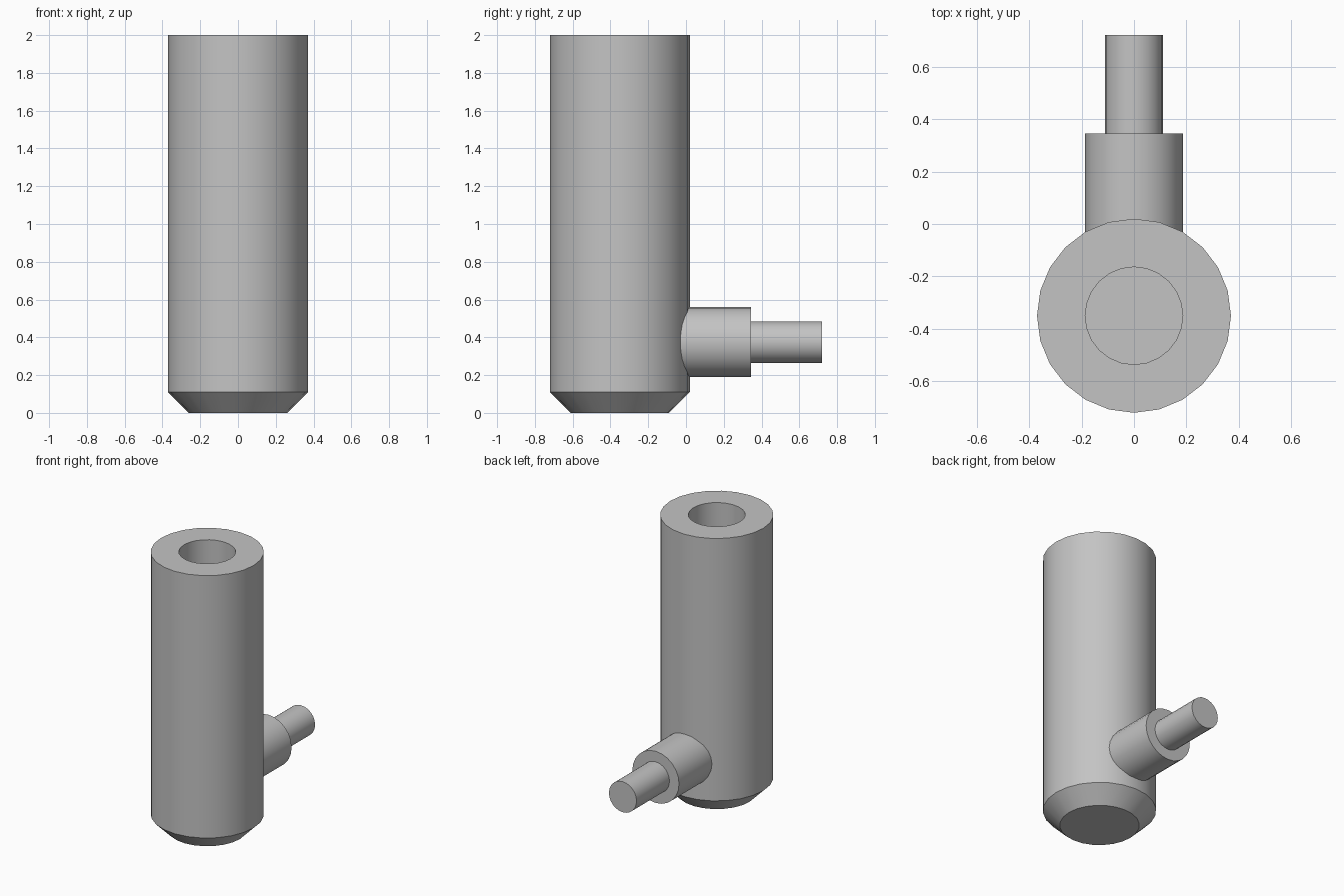
import bpy, bmesh, math
from mathutils import Matrix

cube = bpy.data.objects.get("Cube")
if cube:
    bpy.data.objects.remove(cube, do_unlink=True)

metal = bpy.data.materials.new("plain grey metal")
metal.use_nodes = True
GREY = (0.55, 0.55, 0.55, 1)
metal.diffuse_color = GREY
metal.node_tree.nodes["Principled BSDF"].inputs["Base Color"].default_value = GREY


def lathe(name, profile, sides, matrix):
    """Solid of revolution from (radius, height) rings, capped at both ends."""
    bm = bmesh.new()
    rings = []
    for r, h in profile:
        rings.append([bm.verts.new((r * math.cos(a), r * math.sin(a), h))
                      for a in (2 * math.pi * i / sides for i in range(sides))])
    for low, high in zip(rings, rings[1:]):
        for i in range(sides):
            j = (i + 1) % sides
            bm.faces.new((low[i], low[j], high[j], high[i]))
    bm.faces.new(rings[0][::-1])
    bm.faces.new(rings[-1])
    bmesh.ops.recalc_face_normals(bm, faces=bm.faces)
    mesh = bpy.data.meshes.new(name)
    bm.to_mesh(mesh)
    bm.free()
    mesh.transform(matrix)
    mesh.materials.append(metal)
    obj = bpy.data.objects.new(name, mesh)
    bpy.context.collection.objects.link(obj)
    bpy.ops.object.select_all(action="DESELECT")
    obj.select_set(True)
    bpy.context.view_layer.objects.active = obj
    bpy.ops.object.shade_smooth_by_angle(angle=math.radians(30))
    return obj


# Upright barrel: chamfered foot, outer wall, rim, then down into the blind bore
BARREL_Y = -0.35
BORE_FLOOR = 0.37
lathe("barrel", [(0.26, 0), (0.37, 0.11), (0.37, 2), (0.186, 2), (0.186, BORE_FLOOR)],
      24, Matrix.Translation((0, BARREL_Y, 0)))

# Side port: stepped round collar and spigot pointing backwards
backwards = Matrix.Translation((0, 0, 0.375)) @ Matrix.Rotation(-math.pi / 2, 4, "X")
lathe("side_port", [(0.186, -0.1), (0.186, 0.345), (0.11, 0.345), (0.11, 0.72)],
      24, backwards)
